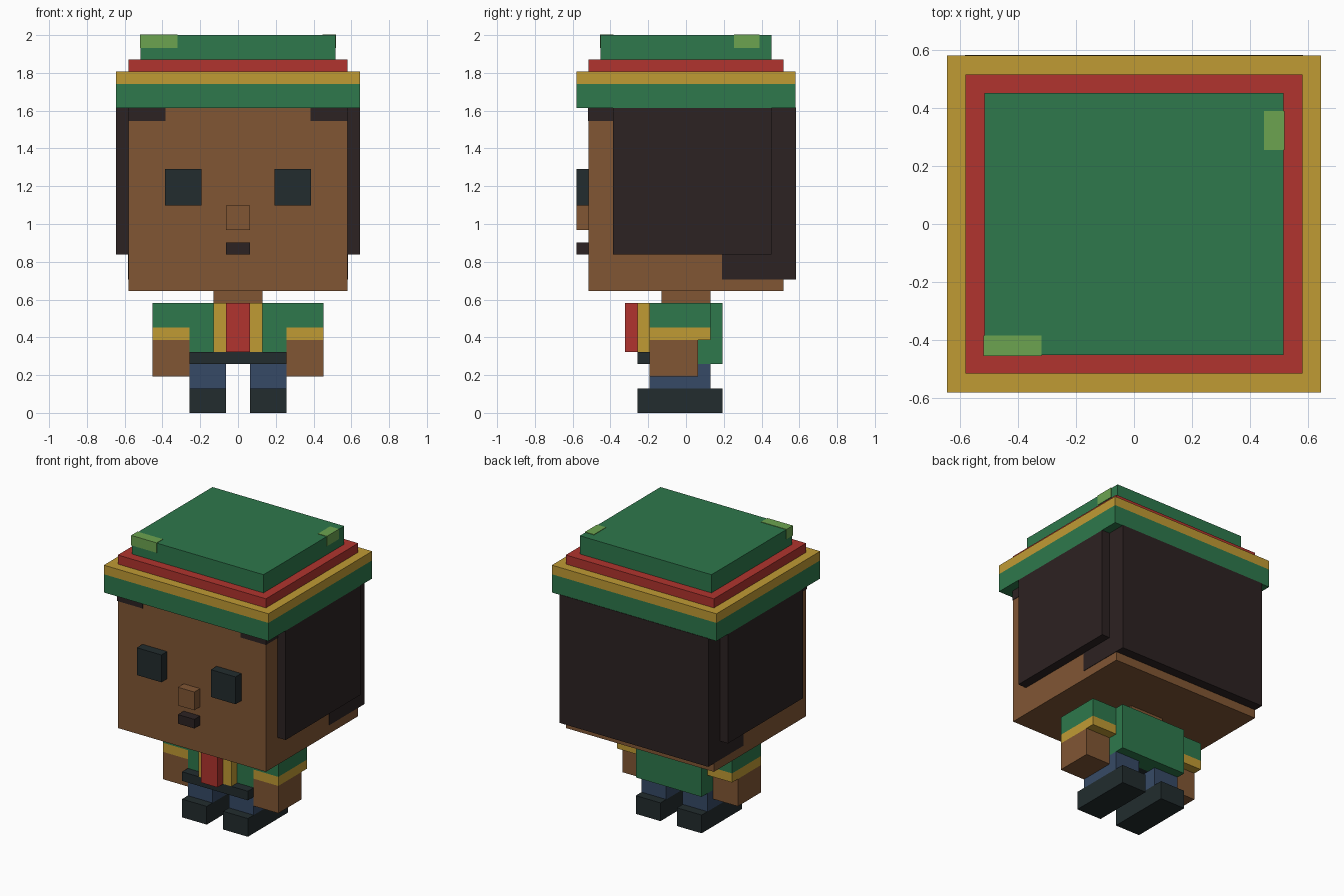
import bpy
import bmesh
from mathutils import Vector

if "Cube" in bpy.data.objects:
    bpy.data.objects.remove(bpy.data.objects["Cube"], do_unlink=True)

U = 2 / 31      # one block of the grid
PROUD = 0.003   # how far painted patches stand off the surface below


def material(name, rgb):
    """Flat material from an 8-bit sRGB colour."""
    lin = [((c / 255 + 0.055) / 1.055) ** 2.4 if c > 10 else c / 255 / 12.92 for c in rgb]
    mat = bpy.data.materials.new(name)
    mat.use_nodes = True
    mat.diffuse_color = (*lin, 1)
    bsdf = mat.node_tree.nodes["Principled BSDF"]
    bsdf.inputs["Base Color"].default_value = (*lin, 1)
    bsdf.inputs["Roughness"].default_value = 0.9
    return mat


green = material("green", (46, 120, 76))
light_green = material("light green", (108, 164, 80))
yellow = material("mustard yellow", (192, 155, 52))
red = material("red", (177, 52, 46))
skin = material("brown skin", (129, 86, 52))
hair = material("dark brown hair", (44, 34, 34))
charcoal = material("charcoal", (34, 44, 46))
denim = material("denim blue", (54, 74, 102))


def box(name, mat, x, y, z, grow=0.0):
    """Block spanning the given (low, high) grid ranges."""
    lo = Vector((x[0], y[0], z[0])) * U - Vector((grow,) * 3)
    hi = Vector((x[1], y[1], z[1])) * U + Vector((grow,) * 3)
    bm = bmesh.new()
    bmesh.ops.create_cube(bm, size=1)
    for v in bm.verts:
        v.co = Vector([hi[i] if v.co[i] > 0 else lo[i] for i in range(3)])
    mesh = bpy.data.meshes.new(name)
    bm.to_mesh(mesh)
    bm.free()
    mesh.materials.append(mat)
    obj = bpy.data.objects.new(name, mesh)
    bpy.context.collection.objects.link(obj)
    return obj


def centred(name, mat, half, y, z, grow=0.0):
    box(name, mat, (-half, half), y, z, grow)


def pair(name, mat, x, y, z, grow=0.0):
    """Left block at +x and its mirrored right twin."""
    box("left_" + name, mat, x, y, z, grow)
    box("right_" + name, mat, (-x[1], -x[0]), y, z, grow)


# Shoes and legs
pair("shoe", charcoal, (1, 4), (-4, 3), (0, 2))
pair("leg", denim, (1, 4), (-3, 2), (2, 4))

# Torso, belt and the jacket tail hanging behind it
centred("belt", charcoal, 4, (-4, 1), (4, 5))
centred("jacket_tail", green, 4, (1, 3), (4, 5))
centred("jacket", green, 4, (-3, 3), (5, 9))
pair("jacket_trim", yellow, (1, 2), (-4, -3), (5, 9))
centred("shirt_front", red, 1, (-5, -3), (5, 9))

# Arms
pair("sleeve", green, (4, 7), (-3, 2), (7, 9))
pair("cuff", yellow, (4, 7), (-3, 2), (6, 7))
pair("arm", skin, (4, 7), (-3, 1), (3, 6))

# Head and face
centred("neck", skin, 2, (-2, 2), (9, 10))
centred("head", skin, 9, (-8, 8), (10, 25))
pair("eye", charcoal, (3, 6), (-9, -8), (17, 20))
centred("nose", skin, 1, (-9, -8), (15, 17))
centred("mouth", hair, 1, (-9, -8), (13, 14))

# Hair
pair("side_hair", hair, (9, 10), (-6, 7), (13, 25))
centred("back_hair", hair, 9, (3, 9), (11, 25), PROUD)
pair("fringe", hair, (6, 9), (-8, -6), (24, 25), PROUD)

# Stepped hat
centred("hat_brim", green, 10, (-9, 9), (25, 27))
centred("hat_yellow_band", yellow, 10, (-9, 9), (27, 28))
centred("hat_red_band", red, 9, (-8, 8), (28, 29))
centred("hat_crown", green, 8, (-7, 7), (29, 31))
box("hat_front_patch", light_green, (-8, -5), (-7, -6), (30, 31), PROUD)
box("hat_side_patch", light_green, (7, 8), (4, 6), (30, 31), PROUD)
